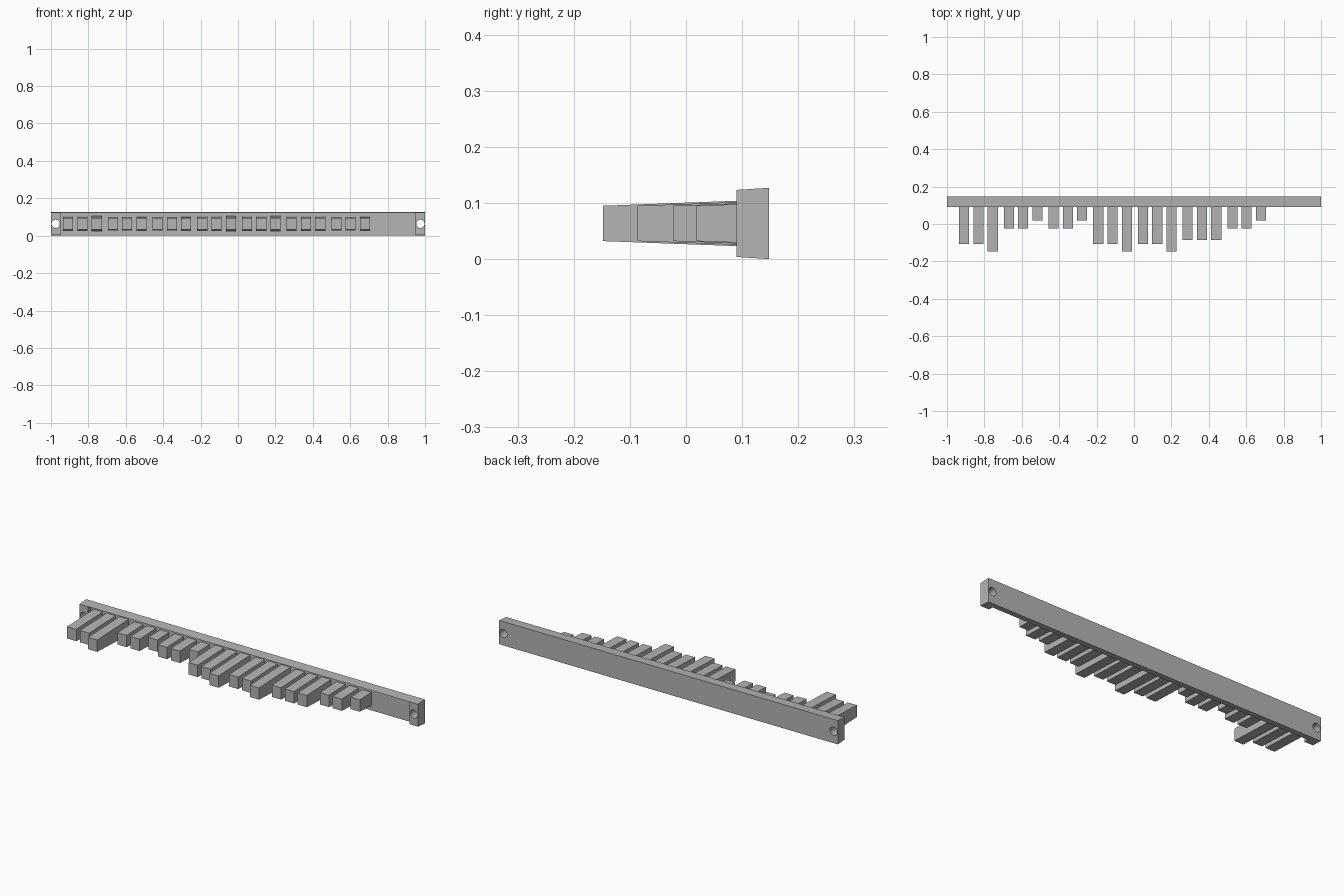
import bpy, bmesh, math

cube = bpy.data.objects.get("Cube")
if cube:
    bpy.data.objects.remove(cube, do_unlink=True)

MID_Z = 0.0635
BACK, PLATE, EAR = 0.148, 0.117, 0.09     # y of the back, plate front, ear front

grey = bpy.data.materials.new("plain grey")
grey.use_nodes = True
grey.diffuse_color = (0.46, 0.46, 0.46, 1)
grey.node_tree.nodes["Principled BSDF"].inputs["Base Color"].default_value = grey.diffuse_color


def drafted(name, outline, half_height):
    """Extrude an xy outline up and down by a half height that varies with y."""
    bm = bmesh.new()
    low = [bm.verts.new((x, y, MID_Z - half_height(y))) for x, y in outline]
    high = [bm.verts.new((x, y, MID_Z + half_height(y))) for x, y in outline]
    bm.faces.new(low[::-1])
    bm.faces.new(high)
    for i in range(len(outline)):
        j = (i + 1) % len(outline)
        bm.faces.new((low[i], low[j], high[j], high[i]))
    bmesh.ops.connect_verts_concave(bm, faces=bm.faces[:])
    bmesh.ops.recalc_face_normals(bm, faces=bm.faces[:])
    mesh = bpy.data.meshes.new(name)
    bm.to_mesh(mesh)
    bm.free()
    mesh.materials.append(grey)
    obj = bpy.data.objects.new(name, mesh)
    bpy.context.collection.objects.link(obj)
    return obj


# Rail with a thicker ear at each end
rail = drafted("rail",
               [(-1, EAR), (-0.95, EAR), (-0.95, PLATE), (0.95, PLATE),
                (0.95, EAR), (1, EAR), (1, BACK), (-1, BACK)],
               lambda y: 0.0635 - 0.065 * (BACK - y))

# Screw holes through the ears
for side in (-1, 1):
    bpy.ops.mesh.primitive_cylinder_add(vertices=24, radius=0.022, depth=0.3,
                                        location=(side * 0.975, 0.12, MID_Z),
                                        rotation=(math.pi / 2, 0, 0))
    cutter = bpy.context.object
    cutter.name = "hole_cutter"
    cutter.hide_render = True
    cutter.data.materials.append(grey)
    cut = rail.modifiers.new("screw_hole", 'BOOLEAN')
    cut.object = cutter
    cut.operation = 'DIFFERENCE'
    cut.solver = 'EXACT'
    bpy.context.view_layer.objects.active = rail
    bpy.ops.object.modifier_apply(modifier=cut.name)
    bpy.data.objects.remove(cutter, do_unlink=True)

# Teeth in groups of three, each group with its own front positions
LONG = (-0.106, -0.106, -0.148)
MEDIUM = (-0.086,) * 3
SHORT = (-0.023, -0.023, 0.019)
for g, group in enumerate((LONG, SHORT, SHORT, LONG, LONG, MEDIUM, SHORT)):
    for t, tip in enumerate(group):
        x = -0.908 + 0.239 * g + 0.0765 * t
        drafted(f"tooth_{g + 1}_{t + 1}",
                [(x - 0.027, tip), (x + 0.027, tip), (x + 0.027, PLATE + 0.002), (x - 0.027, PLATE + 0.002)],
                lambda y: 0.0315 + 0.037 * (y - tip))
